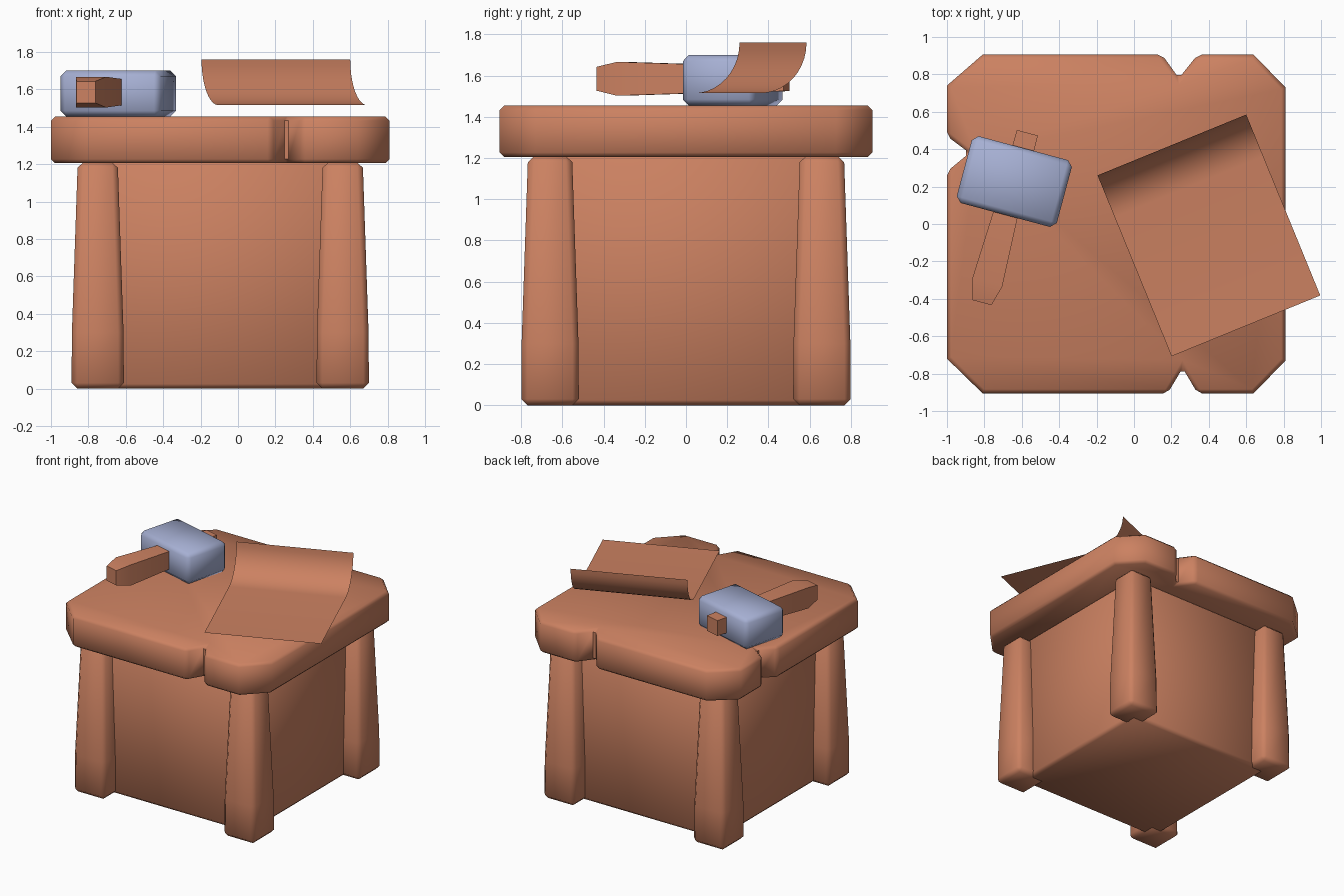
import bpy, bmesh, math
from mathutils import Matrix, Vector

cube = bpy.data.objects.get("Cube")
if cube:
    bpy.data.objects.remove(cube)


def material(name, rgb):
    m = bpy.data.materials.new(name)
    m.use_nodes = True
    m.diffuse_color = (*rgb, 1)
    bsdf = m.node_tree.nodes["Principled BSDF"]
    bsdf.inputs["Base Color"].default_value = (*rgb, 1)
    bsdf.inputs["Roughness"].default_value = 0.8
    return m


wood = material("warm wood", (0.60, 0.22, 0.12))
steel = material("blue steel", (0.38, 0.43, 0.65))


def finish(name, bm, mat, matrix=Matrix()):
    bmesh.ops.transform(bm, matrix=matrix, verts=bm.verts)
    mesh = bpy.data.meshes.new(name)
    bm.to_mesh(mesh)
    bm.free()
    mesh.materials.append(mat)
    mesh.shade_smooth()
    mesh.set_sharp_from_angle(angle=math.radians(50))
    obj = bpy.data.objects.new(name, mesh)
    bpy.context.collection.objects.link(obj)
    return obj


def loft(name, rings, mat, bevel=0.0, min_angle=50, matrix=Matrix()):
    """Closed solid through matching rings of points, with chamfered edges."""
    bm = bmesh.new()
    loops = [[bm.verts.new(p) for p in ring] for ring in rings]
    n = len(loops[0])
    for a, b in zip(loops, loops[1:]):
        for i in range(n):
            j = (i + 1) % n
            bm.faces.new((a[i], a[j], b[j], b[i]))
    bm.faces.new(loops[0][::-1])
    bm.faces.new(loops[-1])
    bmesh.ops.recalc_face_normals(bm, faces=bm.faces)
    if bevel:
        sharp = [e for e in bm.edges
                 if e.calc_face_angle(0) > math.radians(min_angle)]
        bmesh.ops.bevel(bm, geom=sharp, offset=bevel, segments=1,
                        affect='EDGES', clamp_overlap=True)
    return finish(name, bm, mat, matrix)


def rect(cx, cy, hx, hy, z):
    return [(cx + sx * hx, cy + sy * hy, z)
            for sx, sy in ((-1, -1), (1, -1), (1, 1), (-1, 1))]


# Table top with cut corners and three split notches
outline = [(-0.81, -0.905), (0.18, -0.905), (0.26, -0.77), (0.34, -0.905),
           (0.64, -0.905), (0.81, -0.73), (0.81, 0.73), (0.64, 0.905),
           (0.34, 0.905), (0.24, 0.78), (0.15, 0.905), (-0.81, 0.905),
           (-1, 0.74), (-1, 0.47), (-0.88, 0.38), (-1, 0.28), (-1, -0.72)]
loft("table_top", [[(x, y, z) for x, y in outline] for z in (1.205, 1.455)],
     wood, 0.022)

# Body panels between the legs
MID = -0.095
loft("body", [rect(MID, 0, 0.655, 0.66, z) for z in (0, 1.22)], wood, 0.025)

# Four tapering legs
for side, sx in (("right", -1), ("left", 1)):
    for end, sy in (("front", -1), ("back", 1)):
        x, y = MID + sx * 0.655, sy * 0.66
        loft(f"{end}_{side}_leg",
             [rect(x, y, 0.14, 0.14, 0), rect(x, y, 0.138, 0.138, 0.3),
              rect(x, y, 0.107, 0.107, 1.21)], wood, 0.03)

# Hammer lying on the table
turn = Matrix.Translation((-0.64, 0.227, 0)) @ Matrix.Rotation(math.radians(-15), 4, 'Z')
loft("hammer_head", [rect(0, 0, 0.277, 0.185, z) for z in (1.455, 1.70)],
     steel, 0.03, matrix=turn)

# Handle sections: position along it, half width, half height
sections = [(-0.67, 0.053, 0.058), (-0.56, 0.083, 0.082),
            (-0.17, 0.066, 0.07), (0.27, 0.058, 0.06)]
loft("hammer_handle",
     [[(sx * w, y, 1.585 + sz * h)
       for sx, sz in ((-1, -1), (1, -1), (1, 1), (-1, 1))]
      for y, w, h in sections], wood, matrix=turn)

# Paper sheet curling up at its far edge
curl_steps = 10
profile = []
for i in range(curl_steps + 1):
    t = math.pi / 2 * i / curl_steps
    profile.append((0.24 * (1 - math.cos(t)), 1.76 - 0.245 * math.sin(t)))
profile.append((1.045, 1.515))
corner = Vector((-0.195, 0.26, 0))
along = Vector((0.395, -0.965, 0)).normalized()
across = Vector((0.795, 0.325, 0))
bm = bmesh.new()
rows = []
for s, z in profile:
    p = corner + along * s + Vector((0, 0, z))
    rows.append((bm.verts.new(p), bm.verts.new(p + across)))
for (a, b), (c, d) in zip(rows, rows[1:]):
    bm.faces.new((a, c, d, b))
finish("paper_sheet", bm, wood)
